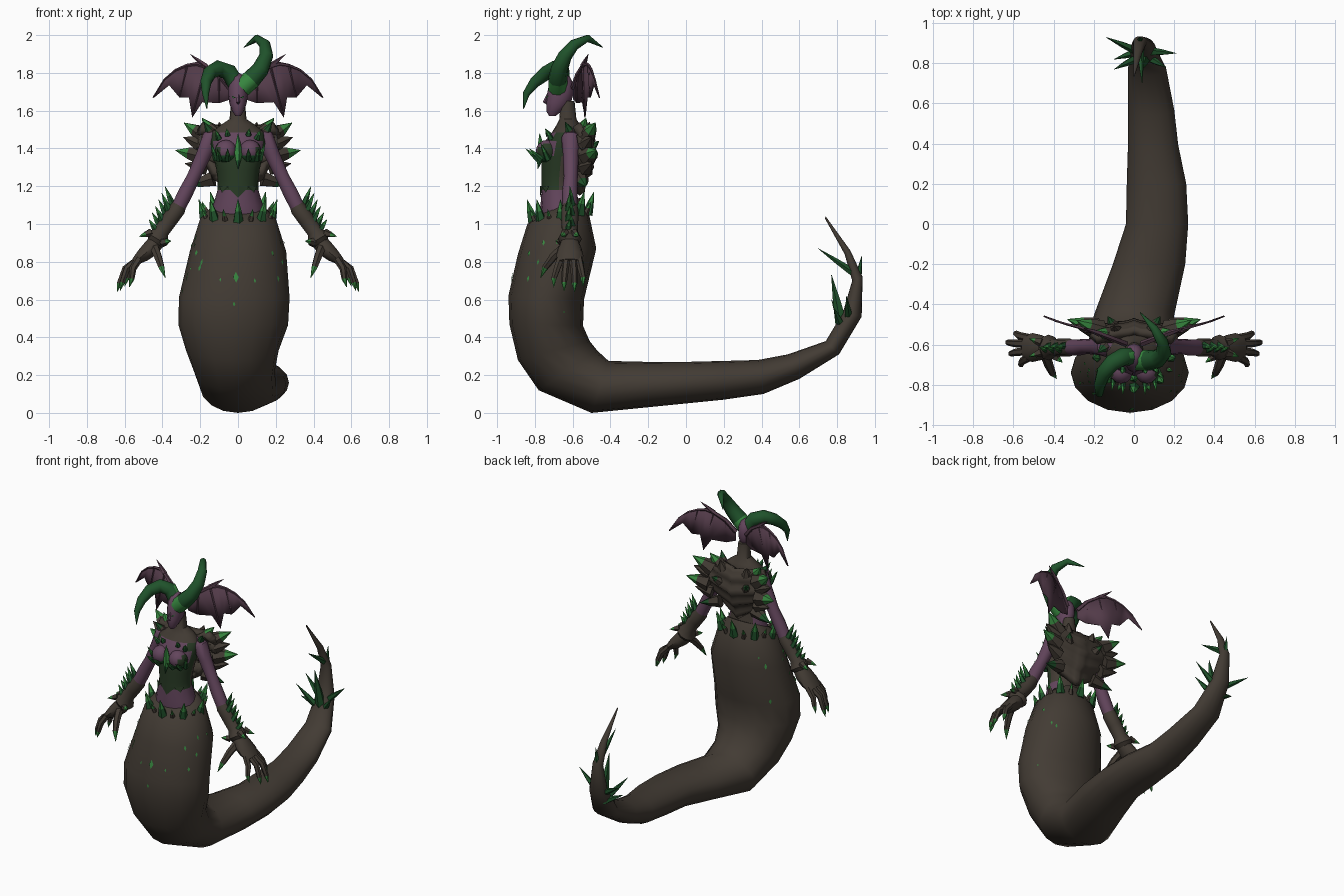
import bpy, bmesh, random
from math import sin, cos, pi, radians
from mathutils import Vector
from mathutils.bvhtree import BVHTree

if "Cube" in bpy.data.objects:
    bpy.data.objects.remove(bpy.data.objects["Cube"])
random.seed(4)


def material(name, rgb):
    m = bpy.data.materials.new(name)
    m.use_nodes = True
    m.diffuse_color = (*rgb, 1)
    m.node_tree.nodes["Principled BSDF"].inputs["Base Color"].default_value = (*rgb, 1)
    return m


MATS = [material("dark hide", (.055, .044, .034)), material("purple skin", (.125, .06, .108)),
        material("fin purple", (.085, .043, .066)), material("bright green", (.038, .24, .05)),
        material("horn green", (.014, .085, .024)), material("deep green", (.021, .042, .018))]
HIDE, SKIN, FIN, BRIGHT, HORN, DEEP = range(6)


def finish(name, bm, angle=40):
    bmesh.ops.recalc_face_normals(bm, faces=bm.faces)
    me = bpy.data.meshes.new(name)
    bm.to_mesh(me)
    bm.free()
    for m in MATS:
        me.materials.append(m)
    ob = bpy.data.objects.new(name, me)
    bpy.context.collection.objects.link(ob)
    bpy.ops.object.select_all(action='DESELECT')
    ob.select_set(True)
    bpy.context.view_layer.objects.active = ob
    bpy.ops.object.shade_smooth_by_angle(angle=radians(angle))
    return ob


def skin(bm, rings, mat):
    """Bridge rings; mat is an index or a rule taking (band, face centre)."""
    rule = mat if callable(mat) else lambda i, c: mat
    vs = [[bm.verts.new(p) for p in r] for r in rings]
    n = len(vs[0])
    for i in range(len(vs) - 1):
        for j in range(n):
            k = (j + 1) % n
            f = bm.faces.new((vs[i][j], vs[i][k], vs[i + 1][k], vs[i + 1][j]))
            f.material_index = rule(i, f.calc_center_median())
    for i, r in ((0, vs[0]), (len(vs) - 2, vs[-1])):
        f = bm.faces.new(r)
        f.material_index = rule(i, f.calc_center_median())


def section(x, rx, yo, zo, yi, zi, n=16):
    """Oval ring spanning an outer (front) and an inner (back) point."""
    a, b = Vector((x, yo, zo)), Vector((x, yi, zi))
    c, h = (a + b) / 2, (a - b) / 2
    return [c + h * cos(t) + Vector((rx * sin(t), 0, 0)) for t in (2 * pi * k / n for k in range(n))]


def level(z, rx, yf, yb, n=16):
    return section(0, rx, yf, z, yb, z, n)


def tube(pts, n=7):
    """Round rings along a path of (x, y, z, radius)."""
    p = [Vector(q[:3]) for q in pts]
    rings, old, q = [], None, None
    for i in range(len(p)):
        t = (p[min(i + 1, len(p) - 1)] - p[max(i - 1, 0)]).normalized()
        q = t.to_track_quat('Z', 'Y') if old is None else old.rotation_difference(t) @ q
        old = t
        rings.append([p[i] + q @ Vector((cos(a), sin(a), 0)) * pts[i][3]
                      for a in (2 * pi * k / n for k in range(n))])
    return rings


def spike(bm, base, tip, r, root=BRIGHT, end=BRIGHT, n=5):
    """Pointed spike with a root colour and an end colour."""
    b, t = Vector(base), Vector(tip)
    m = b.lerp(t, .5)
    skin(bm, tube([(*b, r), (*m, r * .62), (*t, r * .04)], n), lambda i, c: root if i == 0 else end)


# Serpent body and tail
BODY = [(0, .13, -.77, 1.05, -.56, 1.14), (0, .2, -.84, 1.0, -.515, 1.06), (0, .255, -.89, .84, -.475, .87),
        (-.02, .293, -.94, .62, -.54, .6), (-.025, .29, -.935, .47, -.545, .46),
        (-.03, .245, -.89, .28, -.51, .38), (-.02, .215, -.78, .12, -.47, .33),
        (0, .2, -.5, 0, -.41, .275), (.075, .18, -.2, .03, -.2, .27), (.115, .155, 0, .05, 0, .27),
        (.112, .148, .2, .07, .2, .275), (.095, .125, .41, .1, .38, .28), (.085, .115, .6, .18, .54, .31),
        (.065, .095, .81, .31, .74, .38), (.045, .06, .93, .51, .83, .53), (.03, .035, .935, .72, .88, .7),
        (.02, .022, .87, .86, .84, .84), (0, .003, .74, 1.04, .735, 1.03)]
bm = bmesh.new()
skin(bm, [section(*b) for b in BODY], HIDE)
bmesh.ops.recalc_face_normals(bm, faces=bm.faces)
tree = BVHTree.FromBMesh(bm)
finish("serpent_body", bm, 60)

# Scattered scale marks lying on the body, mostly on its flanks
marks = [(0, .76, .03), (0, .57, .014), (.3, .74, .012), (-.3, .75, .01)]
for k in range(26):
    a = random.choice((-1, 1)) * random.uniform(.8, 2.5)
    marks.append((a, 1.0 - .5 * random.random() ** 1.3, random.uniform(.008, .02)))
bm = bmesh.new()
for a, z, h in marks:
    loc, nor, _, _ = tree.find_nearest(Vector((.4 * sin(a), -.71 - .4 * cos(a), z)))
    side = nor.cross(Vector((0, 0, 1))).normalized()
    up = side.cross(nor)
    c = loc + nor * .004
    bm.faces.new([bm.verts.new(c + d) for d in (side * h * .5, up * h, -side * h * .5, -up * h)]).material_index = BRIGHT
finish("scale_marks", bm)

# Tail spikes
bm = bmesh.new()
for base, tip, r in [((.05, .83, .44), (.04, .77, .73), .036), ((.03, .89, .74), (.04, .7, .87), .022),
                     ((.03, .91, .7), (.03, .93, .83), .02), ((.02, .86, .5), (-.14, .93, .6), .024),
                     ((.02, .86, .44), (-.1, .82, .5), .024), ((.02, .83, .45), (-.1, .77, .6), .024),
                     ((.07, .86, .5), (.21, .85, .62), .024), ((.07, .83, .45), (.16, .78, .56), .024)]:
    spike(bm, base, tip, r, HORN, HORN)
finish("tail_spikes", bm)


# Torso with bodice and collar
def torso_colour(i, c):
    if c.z < 1.18:
        return SKIN if c.y < -.6 or abs(c.x) > .07 else HIDE
    if c.z < 1.33:
        return DEEP if c.y < -.66 else HIDE
    if c.z > 1.47 or c.y > -.6:
        return HIDE
    return SKIN if abs(c.x) < .115 else DEEP


bm = bmesh.new()
skin(bm, [level(*t) for t in [
    (1.02, .145, -.765, -.56), (1.1, .132, -.77, -.565), (1.18, .108, -.765, -.58), (1.23, .107, -.765, -.58),
    (1.29, .115, -.765, -.57), (1.36, .13, -.765, -.555), (1.44, .145, -.745, -.55), (1.485, .14, -.71, -.55),
    (1.525, .09, -.685, -.56), (1.555, .045, -.67, -.58), (1.65, .036, -.665, -.59)]], torso_colour)
finish("torso", bm)

# Pointed lower hem of the bodice, as thin plates
bm = bmesh.new()
for s in (-1, 1):
    for pts in ([(0, 1.2), (.06, 1.2), (0, 1.14)], [(.05, 1.2), (.1, 1.2), (.085, 1.165)]):
        vs = [bm.verts.new((s * x, -.672 - .1 * (1 - (x / .118) ** 2) ** .5, z)) for x, z in pts]
        bm.faces.new(vs).material_index = DEEP
finish("bodice_hem", bm)

# Bust with green lower and outer cups
bm = bmesh.new()
for s in (-1, 1):
    for v in bmesh.ops.create_uvsphere(bm, u_segments=12, v_segments=8, radius=.06)["verts"]:
        v.co += Vector((s * .064, -.735, 1.385))
for f in bm.faces:
    c = f.calc_center_median()
    f.material_index = HORN if c.z < 1.36 else (DEEP if abs(c.x) > .1 else SKIN)
finish("bust", bm)

# Bodice spikes and centre strip
bm = bmesh.new()
spike(bm, (0, -.765, 1.37), (0, -.775, 1.48), .024)
spike(bm, (0, -.765, 1.38), (0, -.785, 1.29), .024, BRIGHT, HORN)
for s in (-1, 1):
    for x, y, z, tx, ty, tz in [(.055, -.78, 1.34, .055, -.85, 1.4), (.1, -.765, 1.34, .11, -.83, 1.4),
                                (.115, -.73, 1.34, .145, -.77, 1.43), (.1, -.715, 1.45, .12, -.74, 1.5),
                                (.055, -.725, 1.47, .06, -.745, 1.505)]:
        spike(bm, (s * x, y, z), (s * tx, ty, tz), .017, HORN)
finish("bodice_spikes", bm)

# Crown of spikes around the hips, tall and short in turn
bm = bmesh.new()
for k in range(16):
    a = 2 * pi * k / 16
    height, r = (.12, .03) if k % 2 == 0 else (.07, .018)
    d = Vector((sin(a), -cos(a), 0))
    b = Vector((.172 * d.x, -.665 + .142 * d.y, 1.01 + .04 * (d.y > .3)))
    spike(bm, b, b + d * .035 + Vector((0, 0, height)), r, HIDE if k % 2 else HORN)
finish("hip_spikes", bm)

# Head, nose and eyes
bm = bmesh.new()
skin(bm, [level(*h, 12) for h in [
    (1.572, .014, -.725, -.69), (1.595, .03, -.738, -.66), (1.64, .046, -.74, -.61), (1.69, .053, -.735, -.595),
    (1.74, .051, -.725, -.595), (1.78, .036, -.705, -.615), (1.8, .008, -.67, -.65)]],
    lambda i, c: HIDE if c.y > -.64 and c.z < 1.66 else SKIN)
skin(bm, tube([(0, -.732, 1.685, .006), (0, -.748, 1.645, .011), (0, -.735, 1.635, .004)], 5), SKIN)
finish("head", bm)
bm = bmesh.new()
for s in (-1, 1):
    pts = [(.01, -.742, 1.668), (.024, -.741, 1.675), (.036, -.724, 1.68), (.024, -.741, 1.665)]
    bm.faces.new([bm.verts.new((s * x, y, z)) for x, y, z in pts]).material_index = BRIGHT
finish("eyes", bm)

# Two mismatched horns
HORNS = {"right_horn": [(-.01, -.66, 1.74, .045), (-.05, -.66, 1.805, .046), (-.105, -.69, 1.825, .043),
                        (-.15, -.74, 1.8, .038), (-.17, -.8, 1.75, .03), (-.172, -.845, 1.69, .019),
                        (-.165, -.86, 1.61, .002)],
         "left_horn": [(.02, -.68, 1.72, .052), (.07, -.68, 1.765, .052), (.12, -.67, 1.82, .046),
                       (.15, -.64, 1.89, .038), (.142, -.59, 1.95, .03), (.1, -.52, 1.983, .02),
                       (.03, -.44, 1.935, .002)]}
for name, path in HORNS.items():
    bm = bmesh.new()
    skin(bm, tube(path, 9), lambda i, c: BRIGHT if i == 0 and c.x > 0 else HORN)
    finish(name, bm, 50)

# Scalloped head fins: membrane, rim and ribs
TOP = [(.04, 1.72), (.1, 1.79), (.17, 1.835), (.22, 1.848), (.27, 1.84), (.33, 1.815), (.39, 1.765), (.45, 1.67)]
LOW = [(.04, 1.66), (.1, 1.64), (.19, 1.645), (.243, 1.565), (.26, 1.67), (.31, 1.67), (.365, 1.735), (.447, 1.668)]


def fin_point(s, p):
    return Vector((s * p[0], -.61 + .33 * p[0] + .06 * sin(p[0] * 9) * (p[1] - 1.7), p[1]))


for s, name in ((-1, "right_fin"), (1, "left_fin")):
    bm = bmesh.new()
    t = [bm.verts.new(fin_point(s, p)) for p in TOP]
    b = [bm.verts.new(fin_point(s, p)) for p in LOW]
    for i in range(len(t) - 1):
        bm.faces.new((t[i], t[i + 1], b[i + 1], b[i])).material_index = FIN
    finish(name, bm).modifiers.new("thickness", 'SOLIDIFY').thickness = .005
    bm = bmesh.new()
    skin(bm, tube([(*fin_point(s, p), .016 - .0019 * i) for i, p in enumerate(TOP)], 5), FIN)
    for i, j in ((1, 1), (2, 3), (4, 5)):
        skin(bm, tube([(*fin_point(s, TOP[i]), .008), (*fin_point(s, LOW[j]), .002)], 4), FIN)
    spike(bm, fin_point(s, TOP[2]), fin_point(s, (.255, 1.9)), .016, FIN, FIN)
    finish(name + "_ribs", bm)

# Ridged back shell, tapering to the waist, its ribs sweeping up to the sides
bm = bmesh.new()
ROWS, COLS = 17, 13
grid = []
for r in range(ROWS):
    v = r / (ROWS - 1)
    ridge = (0, 1, .55, .2)[r % 4]
    width = .085 + .13 * sin(pi * (.05 + .65 * v)) + .02 * ridge
    row = []
    for c in range(COLS):
        u = 2 * c / (COLS - 1) - 1
        y = -.5 - .035 * u * u + .02 * ridge - .15 * max(0, .5 - v) - .09 * max(0, v - .7) + .012 * (abs(u) < .1)
        row.append(bm.verts.new((width * u, y, 1.15 + .36 * v + .07 * abs(u) * (1 - .6 * v))))
    grid.append(row)
for r in range(ROWS - 1):
    for c in range(COLS - 1):
        bm.faces.new((grid[r][c], grid[r][c + 1], grid[r + 1][c + 1], grid[r + 1][c]))
mod = finish("back_shell", bm, 80).modifiers.new("thickness", 'SOLIDIFY')
mod.thickness, mod.offset = .045, -1

# Shell and shoulder spikes; only the outermost end in green
bm = bmesh.new()
for s in (-1, 1):
    for x, y, z, tx, ty, tz, r, end in [
            (.12, -.56, 1.47, .19, -.53, 1.56, .05, BRIGHT), (.17, -.53, 1.46, .285, -.48, 1.535, .055, BRIGHT),
            (.19, -.53, 1.42, .29, -.5, 1.46, .045, HIDE), (.19, -.52, 1.36, .33, -.475, 1.39, .055, BRIGHT),
            (.17, -.53, 1.3, .28, -.5, 1.32, .045, HIDE), (.13, -.56, 1.24, .265, -.53, 1.2, .045, HORN),
            (.13, -.6, 1.46, .18, -.64, 1.54, .035, HORN), (.09, -.53, 1.48, .1, -.51, 1.54, .035, HIDE),
            (.1, -.51, 1.4, .13, -.46, 1.44, .03, HORN)]:
        spike(bm, (s * x, y, z), (s * tx, ty, tz), r, HIDE, end, 6)
finish("shell_spikes", bm)

# Arms, clawed hands and forearm spikes
for s, side in ((-1, "right"), (1, "left")):
    def flip(path):
        return [(s * p[0], *p[1:]) for p in path]

    bm = bmesh.new()
    skin(bm, tube(flip([(.1, -.61, 1.465, .04), (.145, -.61, 1.455, .05), (.18, -.61, 1.37, .042),
                        (.235, -.61, 1.25, .037), (.275, -.615, 1.17, .041), (.315, -.615, 1.09, .04)]), 10), SKIN)
    finish(side + "_upper_arm", bm)
    bm = bmesh.new()
    skin(bm, tube(flip([(.3, -.615, 1.12, .034), (.32, -.615, 1.08, .045), (.36, -.615, 1.025, .045),
                        (.405, -.615, .96, .042), (.425, -.615, .92, .064), (.45, -.615, .885, .036)]), 10), HIDE)
    finish(side + "_forearm", bm)

    bm = bmesh.new()
    palm = [(.42, .92, .042, .045), (.46, .872, .062, .048), (.505, .832, .072, .038), (.545, .8, .062, .022)]
    across = Vector((s * .7, 0, .7))
    skin(bm, [[Vector((s * x, -.615 + w * cos(a), z)) + across * (h * sin(a))
               for a in (2 * pi * k / 10 for k in range(10))] for x, z, w, h in palm], HIDE)
    claw = lambda i, c: BRIGHT if i >= 2 else HIDE
    for y, tx, ty, tz in [(-.665, .575, -.7, .665), (-.632, .625, -.645, .645),
                          (-.598, .64, -.59, .64), (-.568, .6, -.545, .67)]:
        skin(bm, tube(flip([(.525, y, .815, .021), (.525 + .62 * (tx - .525), (y + ty) / 2, .765, .019),
                            (tx - .012, ty, tz + .045, .015), (tx, ty, tz, .001)]), 6), claw)
    skin(bm, tube(flip([(.445, -.64, .88, .026), (.425, -.7, .83, .023), (.405, -.745, .77, .017),
                        (.385, -.77, .715, .001)]), 6), claw)
    finish(side + "_hand", bm)

    bm = bmesh.new()
    for k in range(6):
        x, z = .335 + .017 * k, 1.1 - .027 * k
        spike(bm, (s * (x + .012), -.615 + .01 * (-1) ** k, z), (s * (x + .052), -.615, z + .1 - .008 * k), .02, HORN)
    for dx, dy in ((.07, -.03), (.07, .03), (-.05, -.05)):
        b = (s * (.425 + dx * .5), -.615 + dy * .8, .925 + dx * .4)
        spike(bm, b, (s * (.425 + dx * 1.4), -.615 + dy * 1.5, .92 + dx * .2), .024, HIDE)
    finish(side + "_arm_spikes", bm)
